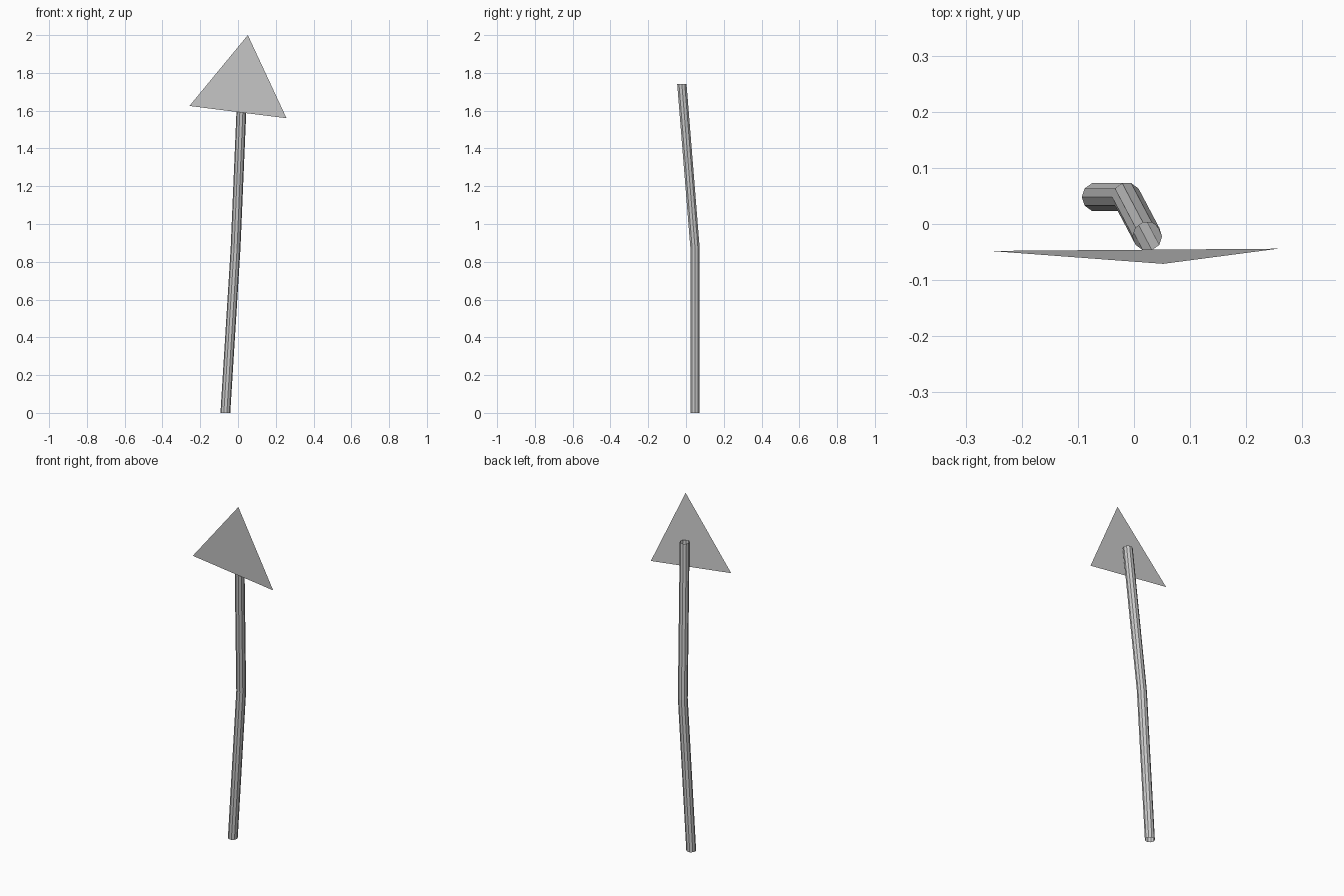
import bpy, math

if "Cube" in bpy.data.objects:
    bpy.data.objects.remove(bpy.data.objects["Cube"])


def add_mesh(name, verts, faces):
    mesh = bpy.data.meshes.new(name)
    mesh.from_pydata(verts, [], faces)
    mesh.update()
    obj = bpy.data.objects.new(name, mesh)
    bpy.context.collection.objects.link(obj)
    return obj


# Pole: open ten-sided tube with one bend, all rings horizontal
SIDES, RADIUS = 10, 0.026
path = [(-0.067, 0.048, 0.0), (-0.013, 0.048, 0.87), (0.024, -0.022, 1.742)]
verts = [(x + RADIUS * math.cos(math.tau * i / SIDES),
          y + RADIUS * math.sin(math.tau * i / SIDES), z)
         for x, y, z in path for i in range(SIDES)]
faces = []
for ring in range(len(path) - 1):
    for i in range(SIDES):
        a, b = ring * SIDES + i, ring * SIDES + (i + 1) % SIDES
        faces.append((a, b, b + SIDES, a + SIDES))
add_mesh("pole", verts, faces)

# Sign plate: single triangle in front of the pole top
add_mesh("sign_plate",
         [(-0.257, -0.048, 1.625), (0.257, -0.044, 1.56), (0.052, -0.071, 2.0)],
         [(0, 1, 2)])
